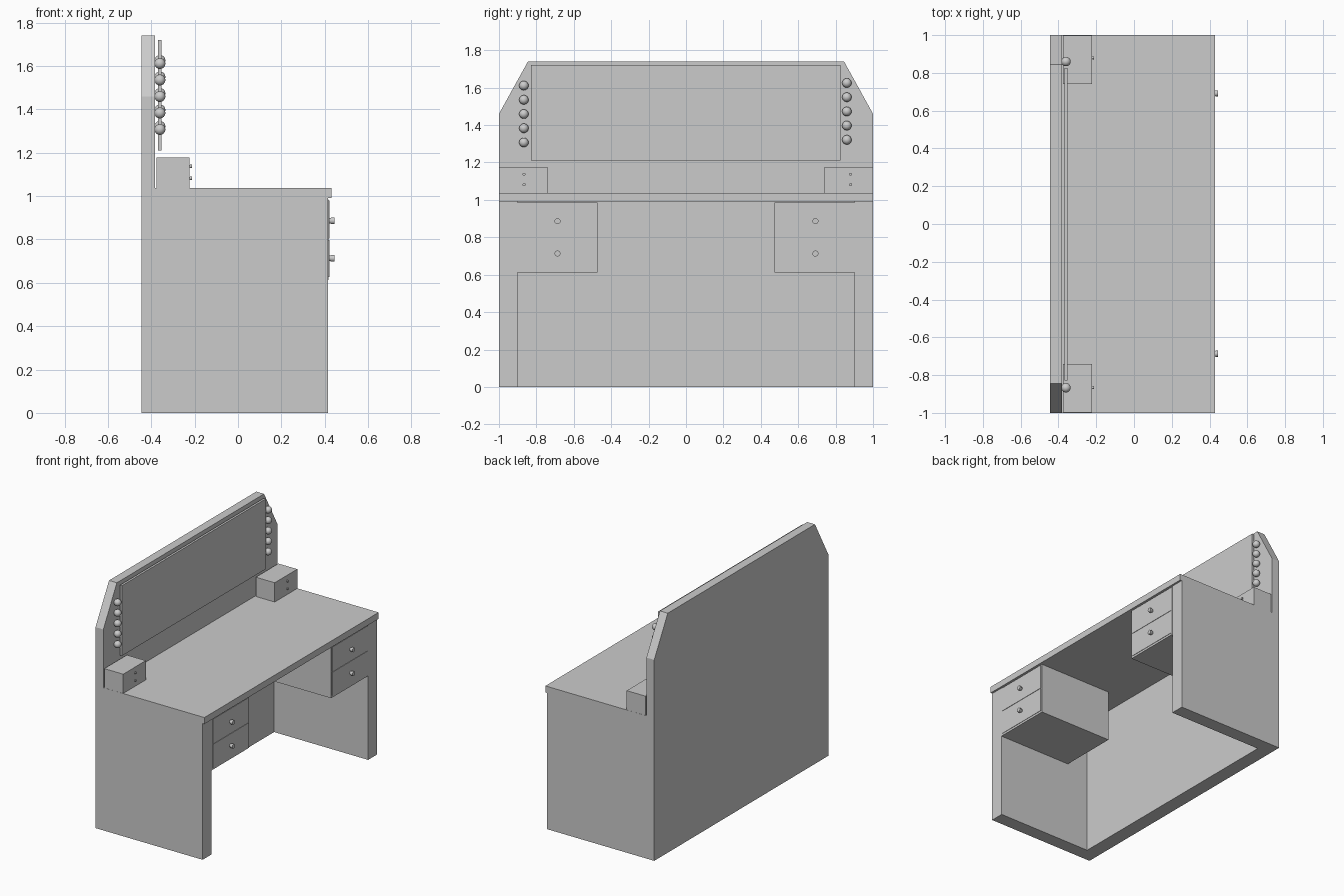
import bpy, bmesh, math

if "Cube" in bpy.data.objects:
    bpy.data.objects.remove(bpy.data.objects["Cube"])


def make_object(name, bm, smooth=False):
    bmesh.ops.recalc_face_normals(bm, faces=bm.faces)
    me = bpy.data.meshes.new(name)
    bm.to_mesh(me)
    bm.free()
    ob = bpy.data.objects.new(name, me)
    bpy.context.collection.objects.link(ob)
    if smooth:
        bpy.context.view_layer.objects.active = ob
        bpy.ops.object.select_all(action='DESELECT')
        ob.select_set(True)
        bpy.ops.object.shade_smooth_by_angle(angle=math.radians(35))
    return ob


def box(name, x, y, z):
    bm = bmesh.new()
    bmesh.ops.create_cube(bm, size=1)
    for v in bm.verts:
        v.co = [r[0] + (c + 0.5) * (r[1] - r[0]) for c, r in zip(v.co, (x, y, z))]
    return make_object(name, bm)


def knob(name, profile, loc):
    """Spin a (x, radius) profile around the x axis."""
    bm = bmesh.new()
    vs = [bm.verts.new((x, 0, r)) for x, r in profile]
    edges = [bm.edges.new(p) for p in zip(vs, vs[1:])]
    bmesh.ops.spin(bm, geom=vs + edges, cent=(0, 0, 0), axis=(1, 0, 0),
                   angle=2 * math.pi, steps=20)
    bmesh.ops.remove_doubles(bm, verts=bm.verts, dist=1e-5)
    ob = make_object(name, bm, True)
    ob.location = loc


def bulb(name, loc):
    bm = bmesh.new()
    bmesh.ops.create_uvsphere(bm, u_segments=24, v_segments=16, radius=0.025)
    make_object(name, bm, True).location = loc


# Back board with clipped upper corners
bm = bmesh.new()
outline = [(-1, 0), (1, 0), (1, 1.46), (0.845, 1.74), (-0.845, 1.74), (-1, 1.46)]
face = bm.faces.new([bm.verts.new((-0.445, y, z)) for y, z in outline])
ext = bmesh.ops.extrude_face_region(bm, geom=[face])
bmesh.ops.translate(bm, vec=(0.063, 0, 0),
                    verts=[g for g in ext['geom'] if isinstance(g, bmesh.types.BMVert)])
make_object("back_board", bm)

# Inner back of the knee space, table top and mirror
box("lower_back_panel", (-0.382, -0.34), (-0.9, 0.9), (0, 0.99))
box("table_top", (-0.382, 0.43), (-1, 1), (0.99, 1.037))
box("mirror", (-0.369, -0.353), (-0.828, 0.825), (1.21, 1.72))

KNOB = [(0, 0), (0, 0.012), (0.006, 0.012), (0.012, 0.016), (0.027, 0.016), (0.027, 0)]
SMALL_KNOB = [(0, 0), (0, 0.006), (0.004, 0.008), (0.010, 0.008), (0.010, 0)]

for side, s in (("left", -1), ("right", 1)):
    def span(a, b):
        return tuple(sorted((s * a, s * b)))

    # Side panel and hanging drawer case
    box(f"{side}_side_panel", (-0.382, 0.416), span(0.9, 1), (0, 0.99))
    box(f"{side}_drawer_case", (-0.17, 0.418), span(0.472, 0.9), (0.612, 0.985))

    # Drawer fronts with knobs
    for i, (z0, z1, zk) in enumerate(((0.627, 0.797, 0.713), (0.803, 0.98, 0.886))):
        box(f"{side}_drawer_front_{i}", (0.41, 0.421), span(0.484, 0.89), (z0, z1))
        knob(f"{side}_drawer_knob_{i}", KNOB, (0.419, -0.687 if s < 0 else 0.692, zk))

    # Small jewellery box on the table top
    box(f"{side}_small_box", (-0.375, -0.223), span(0.74, 0.999), (1.037, 1.177))
    for i, z in enumerate((1.082, 1.137)):
        knob(f"{side}_small_knob_{i}", SMALL_KNOB, (-0.223, 0.88 if s > 0 else -0.866, z))

    # Row of light bulbs
    y, z_low = (-0.867, 1.307) if s < 0 else (0.86, 1.321)
    for i in range(5):
        bulb(f"{side}_bulb_{i}", (-0.36, y, z_low + i * 0.076))
